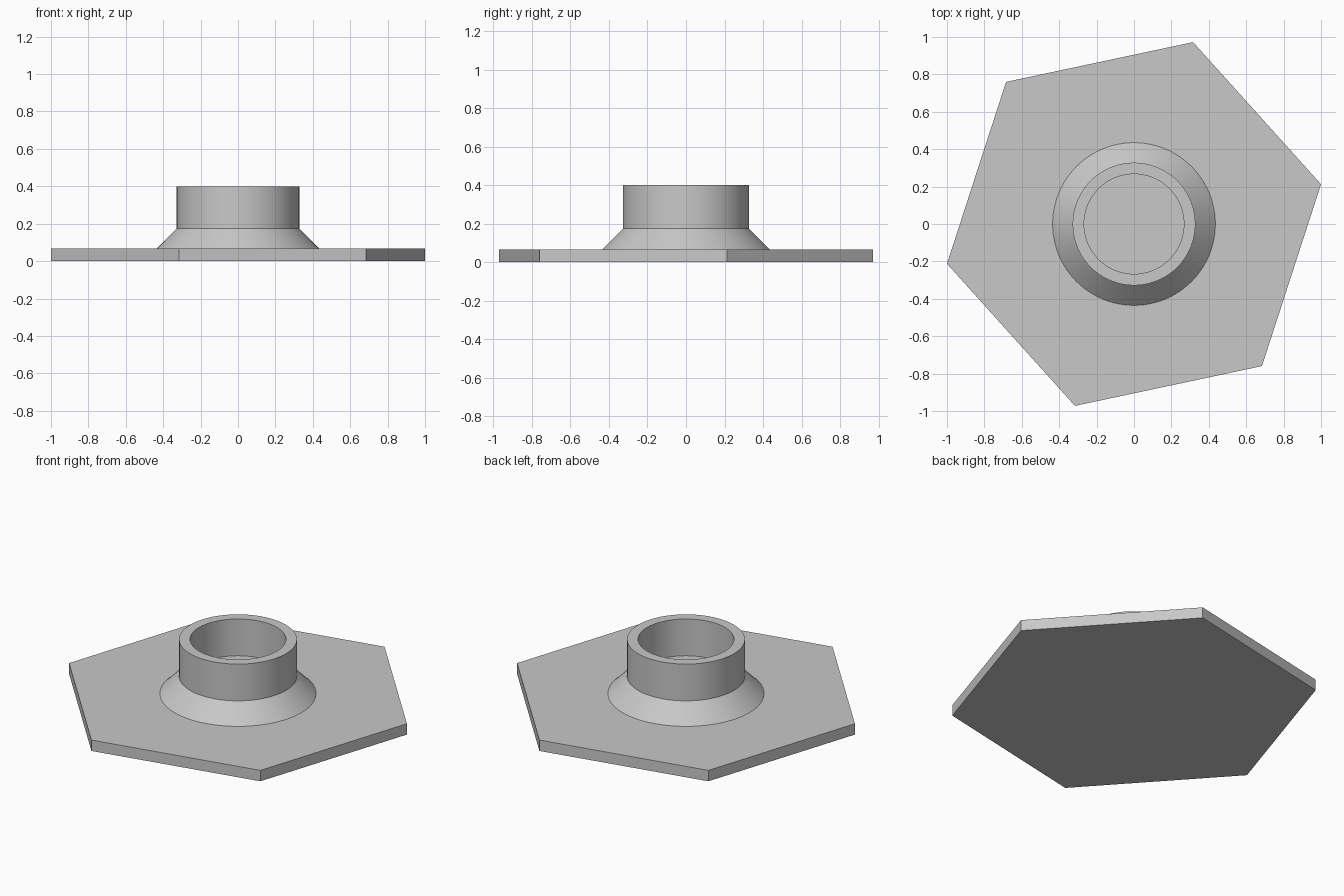
import bpy, bmesh, math
from mathutils import Matrix

cube = bpy.data.objects.get("Cube")
if cube:
    bpy.data.objects.remove(cube, do_unlink=True)

PLATE_TOP = 0.067
CONE_TOP = 0.174

grey = bpy.data.materials.new("plain_grey")
grey.use_nodes = True
colour = (0.58, 0.58, 0.58, 1)
grey.diffuse_color = colour
grey.node_tree.nodes["Principled BSDF"].inputs["Base Color"].default_value = colour


def finish(name, bm, smooth):
    bmesh.ops.recalc_face_normals(bm, faces=bm.faces)
    mesh = bpy.data.meshes.new(name)
    bm.to_mesh(mesh)
    bm.free()
    mesh.materials.append(grey)
    obj = bpy.data.objects.new(name, mesh)
    bpy.context.collection.objects.link(obj)
    if smooth:
        bpy.ops.object.select_all(action="DESELECT")
        obj.select_set(True)
        bpy.context.view_layer.objects.active = obj
        bpy.ops.object.shade_smooth_by_angle(angle=math.radians(30))


def lathe(name, profile, steps=96):
    """Spin a radius/height profile about z; ends on the axis close it."""
    bm = bmesh.new()
    verts = [bm.verts.new((r, 0, z)) for r, z in profile]
    edges = [bm.edges.new(pair) for pair in zip(verts, verts[1:])]
    bmesh.ops.spin(bm, geom=verts + edges, cent=(0, 0, 0), axis=(0, 0, 1),
                   angle=math.tau, steps=steps, use_duplicate=False)
    bmesh.ops.remove_doubles(bm, verts=bm.verts, dist=0.0001)
    finish(name, bm, True)


# Turned hexagonal base plate
bm = bmesh.new()
turn = (Matrix.Translation((0, 0, PLATE_TOP / 2))
        @ Matrix.Rotation(math.radians(12), 4, "Z"))
bmesh.ops.create_cone(bm, cap_ends=True, segments=6, radius1=1, radius2=1,
                      depth=PLATE_TOP, matrix=turn)
# Put the corners at the turned angles, whatever the starting corner
corner = 1 / math.cos(math.radians(12))
for v in bm.verts:
    a = math.radians(12) + round((math.atan2(v.co.y, v.co.x) - math.radians(12.1))
                                 / (math.pi / 3)) * math.pi / 3
    v.co.x, v.co.y = corner * math.cos(a), corner * math.sin(a)
finish("hex_base_plate", bm, False)

# Flared collar and open-topped socket with a flat floor
lathe("collar_and_socket", [
    (0, PLATE_TOP), (0.435, PLATE_TOP), (0.328, CONE_TOP), (0.328, 0.4),
    (0.267, 0.4), (0.267, CONE_TOP), (0, CONE_TOP)])
